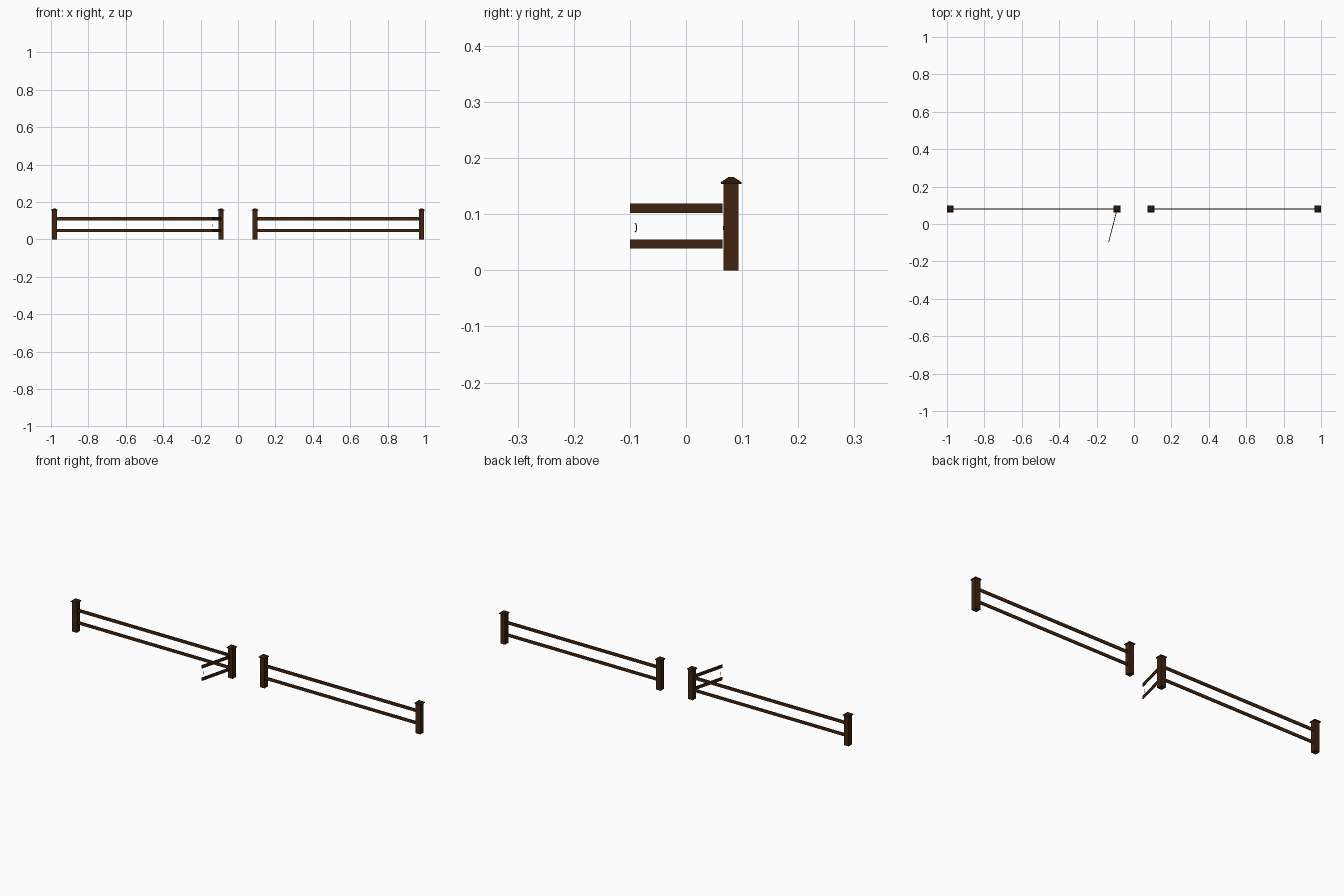
import bpy, bmesh, math
from mathutils import Matrix, Vector

if "Cube" in bpy.data.objects:
    bpy.data.objects.remove(bpy.data.objects["Cube"])


def material(name, rgb):
    m = bpy.data.materials.new(name)
    m.diffuse_color = (*rgb, 1)
    m.use_nodes = True
    m.node_tree.nodes["Principled BSDF"].inputs["Base Color"].default_value = m.diffuse_color
    return m


WOOD = material("dark brown wood", (0.050, 0.017, 0.005))
CAP = material("darker brown cap", (0.030, 0.011, 0.004))
IRON = material("black iron", (0.012, 0.010, 0.009))


def finish(bm, name, mat):
    bmesh.ops.recalc_face_normals(bm, faces=bm.faces)
    me = bpy.data.meshes.new(name)
    bm.to_mesh(me)
    bm.free()
    me.materials.append(mat)
    ob = bpy.data.objects.new(name, me)
    bpy.context.collection.objects.link(ob)
    return ob


def square_stack(name, x, y, rings, mat):
    """Square sections (half width, z) joined into a closed solid."""
    bm = bmesh.new()
    loops = [[bm.verts.new((x + sx * h, y + sy * h, z))
              for sx, sy in ((-1, -1), (1, -1), (1, 1), (-1, 1))] for h, z in rings]
    for a, b in zip(loops, loops[1:]):
        for i in range(4):
            j = (i + 1) % 4
            bm.faces.new((a[i], a[j], b[j], b[i]))
    bm.faces.new(loops[0])
    bm.faces.new(loops[-1])
    return finish(bm, name, mat)


def board(name, p, q, z0, z1, thick, mat):
    """Upright plank running from plan point p to plan point q."""
    p, q = Vector(p), Vector(q)
    d, c = q - p, (p + q) / 2
    bm = bmesh.new()
    bmesh.ops.create_cube(bm, size=1, matrix=(
        Matrix.Translation((c.x, c.y, (z0 + z1) / 2))
        @ Matrix.Rotation(math.atan2(d.y, d.x), 4, 'Z')
        @ Matrix.Diagonal((d.length, thick, z1 - z0, 1))))
    return finish(bm, name, mat)


Y = 0.0805
RAILS = ((0.039, 0.055), (0.1025, 0.119))
INNER, OUTER = 0.0915, 0.982

# Posts with stepped, peaked caps
for s, side in ((-1, "left"), (1, "right")):
    for x, where in ((INNER, "gate"), (OUTER, "end")):
        square_stack(f"{side}_{where}_post", s * x, Y, [(0.0135, 0), (0.0135, 0.154)], WOOD)
        square_stack(f"{side}_{where}_post_cap", s * x, Y,
                     [(0.018, 0.1535), (0.018, 0.157), (0.0135, 0.1605), (0.005, 0.166)], CAP)
    # Fence rails
    for i, (z0, z1) in enumerate(RAILS):
        board(f"{side}_rail_{i}", (s * INNER, Y), (s * OUTER, Y), z0, z1, 0.004, WOOD)

# Open gate, swung toward the front
hinge, tip = Vector((-0.094, 0.0645)), Vector((-0.136, -0.0995))
for i, (z0, z1) in enumerate(RAILS):
    board(f"gate_rail_{i}", hinge, tip, z0, z1, 0.004, WOOD)

# Bowed gate handle near the tip
along = (hinge - tip).normalized()
out = Vector((along.y, -along.x))
cu = bpy.data.curves.new("gate_handle", 'CURVE')
cu.dimensions = '3D'
cu.bevel_depth = 0.0009
cu.bevel_resolution = 1
cu.use_fill_caps = True
sp = cu.splines.new('POLY')
sp.points.add(6)
for i, pt in enumerate(sp.points):
    t = math.pi * i / 6
    c = tip + along * (0.009 + 0.002 * math.sin(t)) - out * 0.004 * math.sin(t)
    pt.co = (c.x, c.y, 0.076 + 0.0075 * math.cos(t), 1)
cu.materials.append(IRON)
bpy.context.collection.objects.link(bpy.data.objects.new("gate_handle", cu))

# Small catch on the right gate post
board("latch_catch", (INNER - 0.004, 0.0665), (INNER + 0.002, 0.0665), 0.072, 0.079, 0.002, IRON)
